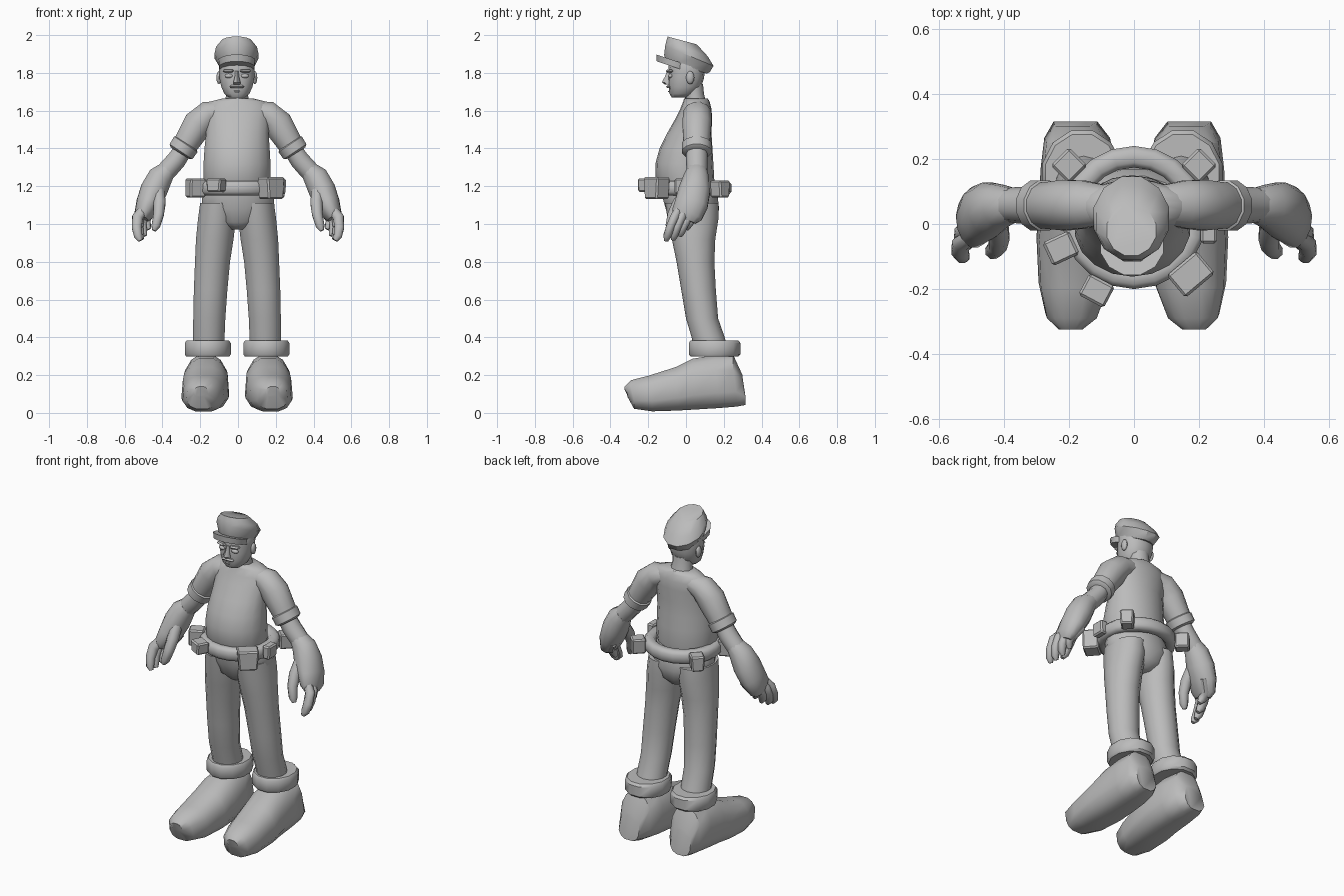
import bpy, bmesh, math
from mathutils import Vector, Matrix

grey = bpy.data.materials.new("plain grey")
grey.diffuse_color = (0.5, 0.5, 0.5, 1)


def finish(name, bm, angle=50):
    bmesh.ops.recalc_face_normals(bm, faces=bm.faces)
    me = bpy.data.meshes.new(name)
    bm.to_mesh(me)
    bm.free()
    ob = bpy.data.objects.new(name, me)
    bpy.context.collection.objects.link(ob)
    me.materials.append(grey)
    bpy.ops.object.select_all(action='DESELECT')
    ob.select_set(True)
    bpy.context.view_layer.objects.active = ob
    bpy.ops.object.shade_smooth_by_angle(angle=math.radians(angle))
    return ob


def skin(name, rings, closed=False, angle=50):
    """Bridge rings of points; cap the ends unless the loft loops round."""
    bm = bmesh.new()
    vs = [[bm.verts.new(p) for p in r] for r in rings]
    n = len(vs[0])
    pairs = list(zip(vs, vs[1:])) + ([(vs[-1], vs[0])] if closed else [])
    for a, b in pairs:
        for i in range(n):
            j = (i + 1) % n
            bm.faces.new((a[i], a[j], b[j], b[i]))
    if not closed:
        bm.faces.new(vs[0])
        bm.faces.new(vs[-1])
    return finish(name, bm, angle)


def unit(n, power=1.0):
    out = []
    for i in range(n):
        a = 2 * math.pi * (i + 0.5) / n
        c, s = math.cos(a), math.sin(a)
        out.append((math.copysign(abs(c) ** power, c), math.copysign(abs(s) ** power, s)))
    return out


def stack(name, rows, n=14, power=1.0, **kw):
    """Rows: centre x, half width, front y, front z, back y, back z."""
    rings = []
    for cx, rx, fy, fz, by, bz in rows:
        rings.append([(cx + rx * c, (fy + by) / 2 + s * (by - fy) / 2,
                       (fz + bz) / 2 + s * (bz - fz) / 2) for c, s in unit(n, power)])
    return skin(name, rings, **kw)


def tube(name, pts, n=10, **kw):
    """Points: x, y, z, radius in the front plane, radius in depth."""
    c = [Vector(p[:3]) for p in pts]
    rings = []
    for i, p in enumerate(pts):
        d = (c[min(i + 1, len(c) - 1)] - c[max(i - 1, 0)]).normalized()
        u = d.cross(Vector((0, 1, 0))).normalized()
        v = u.cross(d)
        rings.append([c[i] + u * p[3] * a + v * p[4] * b for a, b in unit(n)])
    return skin(name, rings, **kw)


def box(name, loc, size, turn=0, taper=0.85):
    bm = bmesh.new()
    bmesh.ops.create_cube(bm, size=1)
    for v in bm.verts:
        if v.co.z < 0:
            v.co.x *= taper
    m = Matrix.Translation(loc) @ Matrix.Rotation(math.radians(turn), 4, 'Z') @ Matrix.Diagonal((*size, 1))
    bm.transform(m)
    bmesh.ops.bevel(bm, geom=bm.edges[:], offset=0.008, segments=1, affect='EDGES')
    return finish(name, bm, 30)


def ball(name, loc, size):
    bm = bmesh.new()
    bmesh.ops.create_uvsphere(bm, u_segments=10, v_segments=6, radius=1)
    bm.transform(Matrix.Translation(loc) @ Matrix.Diagonal((*size, 1)))
    return finish(name, bm)


def flat(rows):
    return [(cx, rx, fy, z, by, z) for cx, rx, fy, by, z in rows]


# Shirt with a round belly
stack("shirt", flat([(-.005, .165, -.13, .14, 1.17), (-.005, .18, -.16, .15, 1.23),
                     (-.005, .18, -.162, .145, 1.32), (-.005, .175, -.14, .14, 1.40),
                     (-.003, .168, -.10, .135, 1.48), (0, .17, -.055, .138, 1.56),
                     (0, .175, -.03, .135, 1.61), (0, .15, -.015, .125, 1.648),
                     (0, .08, -.01, .115, 1.665)]), n=18)
stack("neck", flat([(-.005, .07, .0, .11, 1.63), (-.005, .06, -.01, .095, 1.69),
                    (-.005, .062, -.03, .09, 1.74)]), n=10)

# Head and face
stack("head", flat([(-.006, .045, -.075, .01, 1.67), (-.006, .068, -.088, .05, 1.69),
                    (-.006, .084, -.092, .08, 1.725), (-.006, .094, -.095, .095, 1.77),
                    (-.006, .096, -.09, .10, 1.81), (-.006, .095, -.095, .10, 1.85),
                    (-.006, .08, -.08, .07, 1.88)]), n=14, power=.9)
stack("nose", flat([(-.006, .02, -.11, -.07, 1.738), (-.006, .022, -.128, -.07, 1.75),
                    (-.006, .013, -.112, -.07, 1.78), (-.006, .01, -.10, -.07, 1.81)]), n=6)
box("moustache", (-.006, -.092, 1.727), (.075, .026, .016), taper=1.1)
box("lower_lip", (-.006, -.088, 1.702), (.04, .016, .012))
for s in (-1, 1):
    box("brow", (-.006 + s * .045, -.087, 1.81), (.062, .03, .016), s * 14)
    ball("eye", (-.006 + s * .042, -.082, 1.784), (.024, .014, .012))
    ball("ear", (-.006 + s * .095, .022, 1.775), (.014, .022, .035))

# Peaked cap, tipped up at the front
stack("cap", [(-.006, .092, -.108, 1.86, .115, 1.795), (-.006, .098, -.12, 1.895, .13, 1.802),
              (-.008, .120, -.115, 1.945, .15, 1.835), (-.008, .112, -.108, 1.97, .12, 1.885),
              (-.008, .078, -.10, 1.993, .06, 1.95)], n=12, angle=35)
stack("cap_peak", [(-.006, .096, -.158, 1.862, .03, 1.80), (-.006, .1, -.16, 1.898, .03, 1.835)],
      n=12, angle=35)

# Belt: a rounded band around the waist
belt = []
for i in range(20):
    a = 2 * math.pi * i / 20
    belt.append([((.19 + .035 * p) * math.cos(a), .02 + (.187 + .035 * p) * math.sin(a), 1.19 + .04 * q)
                 for p, q in unit(8, .7)])
skin("belt", belt, closed=True)

# Gear on the belt
for x, y, z, size, turn in ((.175, -.155, 1.19, (.12, .09, .115), 40),
                            (-.115, -.205, 1.205, (.09, .075, .07), -28),
                            (-.225, -.075, 1.19, (.08, .09, .10), -65),
                            (.2, .18, 1.185, (.08, .08, .09), -45),
                            (-.2, .18, 1.185, (.08, .08, .09), 45),
                            (.23, -.02, 1.20, (.05, .08, .08), 0)):
    box("belt_pouch", (x, y, z), size, turn)

# Trousers: hips and two legs
stack("hips", flat([(0, .05, -.05, .12, .97), (0, .14, -.09, .16, 1.01), (0, .198, -.11, .178, 1.08),
                    (0, .192, -.13, .17, 1.15), (0, .175, -.13, .15, 1.2)]), n=16)
for s in (-1, 1):
    o = -.005
    stack("trouser_leg", flat([(o + s * .150, .086, .04, .22, .34), (o + s * .150, .086, .03, .205, .40),
                               (o + s * .147, .087, .0, .17, .50), (o + s * .140, .091, -.025, .158, .65),
                               (o + s * .130, .095, -.05, .15, .80), (o + s * .118, .102, -.075, .155, .92),
                               (o + s * .106, .103, -.098, .172, 1.03),
                               (o + s * .100, .098, -.11, .172, 1.11)]), n=14)
    # Boot cuff
    stack("boot_cuff", flat([(o + s * .155, .118, .02, .28, .298), (o + s * .155, .126, .01, .293, .31),
                             (o + s * .155, .126, .01, .293, .37), (o + s * .155, .116, .02, .28, .384)]),
          n=12, angle=40)
    # Boot: sections from toe to heel as y, bottom, top, half width, centre x
    rings = []
    for y, z0, z1, w, cx in ((-.32, .085, .14, .04, .19), (-.285, .02, .175, .085, .186),
                             (-.19, .006, .20, .115, .178), (-.05, .01, .245, .13, .17),
                             (.04, .015, .29, .128, .165), (.16, .022, .31, .122, .165),
                             (.255, .03, .31, .105, .17), (.305, .04, .20, .07, .175)):
        ring = []
        for c, t in unit(12, .65):
            narrow = 1 - .3 * max(t, 0) - .15 * max(-t, 0)
            ring.append((o + s * cx + w * 1.05 * narrow * c, y + (.01 if t < 0 else -.005),
                         (z0 + z1) / 2 + t * (z1 - z0) / 2))
        rings.append(ring)
    skin("boot", rings, angle=45)

    # Short sleeve with a turned cuff
    tube("sleeve", [(s * .08, .06, 1.60, .055, .06), (s * .155, .06, 1.585, .07, .076),
                    (s * .21, .058, 1.53, .082, .08), (s * .26, .057, 1.45, .072, .074),
                    (s * .30, .057, 1.385, .064, .07)], n=12)
    tube("sleeve_cuff", [(s * .272, .057, 1.428, .066, .07), (s * .276, .057, 1.422, .077, .08),
                         (s * .302, .057, 1.383, .075, .08), (s * .307, .057, 1.375, .06, .066)],
         n=12, angle=40)
    # Forearm and palm
    tube("forearm", [(s * .28, .057, 1.41, .05, .055), (s * .325, .057, 1.34, .054, .058),
                     (s * .37, .058, 1.29, .055, .055), (s * .41, .058, 1.245, .05, .055)])
    tube("palm", [(s * .375, .058, 1.285, .05, .055), (s * .41, .055, 1.25, .068, .068),
                  (s * .445, .045, 1.18, .074, .086), (s * .475, .03, 1.11, .066, .09),
                  (s * .50, .005, 1.05, .05, .085), (s * .505, -.005, 1.02, .03, .06)], n=12)
    # Fingers curl down and forward, the front one longest
    for k, (y, drop, inward) in enumerate(((-.055, .0, .0), (-.018, .005, .008),
                                           (.02, .025, .025), (.055, .06, .045))):
        x = .51 - inward
        tube("finger", [(s * (x - .02), y + .025, 1.09, .026, .022), (s * (x + .022), y - .005, 1.035, .031, .025),
                        (s * (x + .026), y - .03, .98 + drop * .6, .028, .024),
                        (s * (x + .018), y - .045, .935 + drop, .024, .022),
                        (s * (x + .006), y - .05, .912 + drop, .012, .012)], n=8)
    # Thumb on the inner front side
    tube("thumb", [(s * .42, .0, 1.17, .035, .035), (s * .415, -.04, 1.11, .034, .034),
                   (s * .42, -.07, 1.05, .03, .03), (s * .435, -.085, .99, .025, .025),
                   (s * .445, -.09, .965, .012, .012)], n=8)
